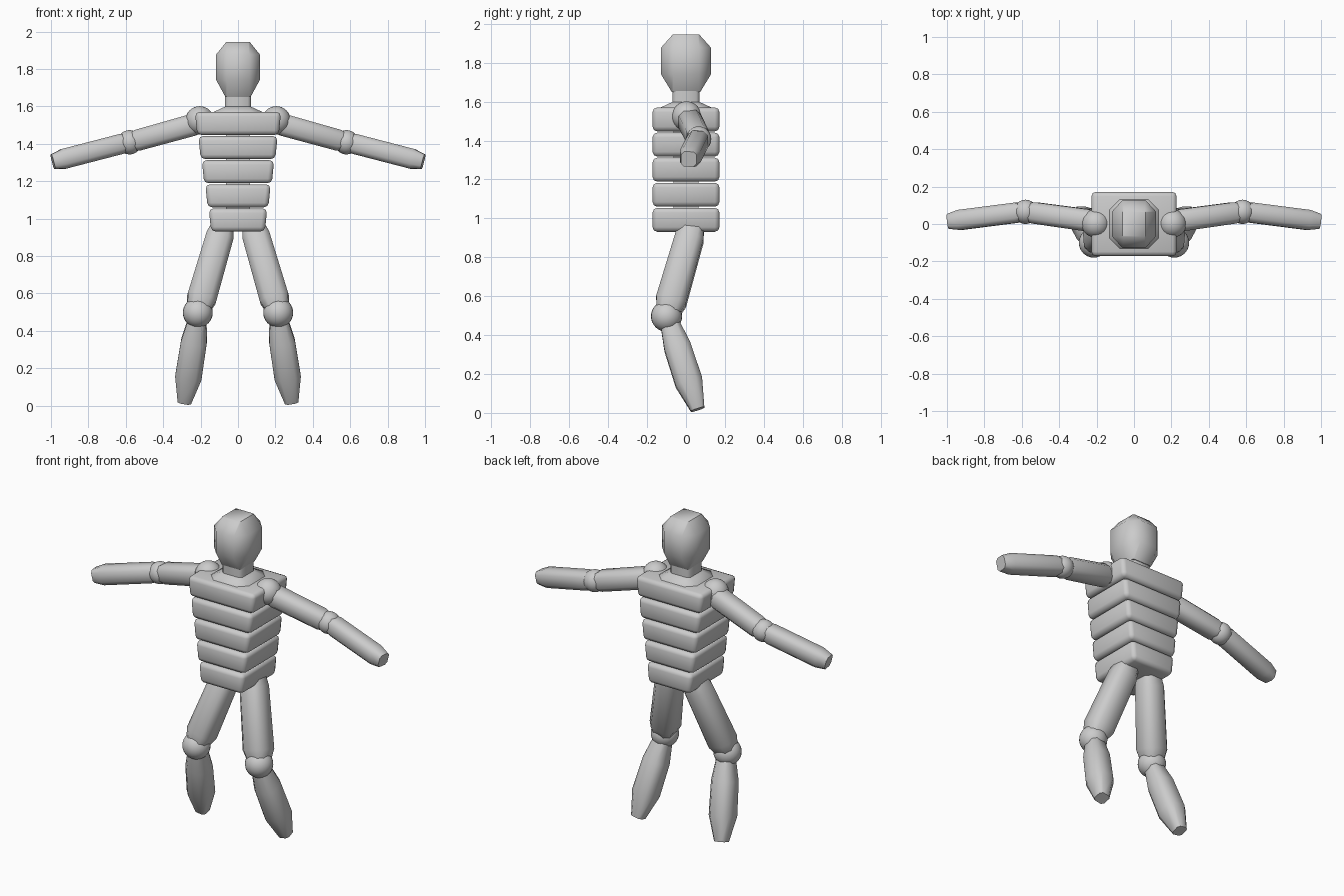
import bpy, bmesh, math
from mathutils import Vector

if "Cube" in bpy.data.objects:
    bpy.data.objects.remove(bpy.data.objects["Cube"])


def finish(bm, name):
    bmesh.ops.recalc_face_normals(bm, faces=bm.faces)
    me = bpy.data.meshes.new(name)
    bm.to_mesh(me)
    bm.free()
    ob = bpy.data.objects.new(name, me)
    bpy.context.collection.objects.link(ob)
    return ob


def loft(name, a, b, rings, depth=1.0):
    """Eight-sided body from a to b; rings are (fraction, half width, corner ratio)."""
    a, b = Vector(a), Vector(b)
    d = (b - a).normalized()
    u = Vector((0, 1, 0))
    u = (u - d * u.dot(d)).normalized()
    v = d.cross(u)
    bm = bmesh.new()
    loops = []
    for t, w, c in rings:
        pts = [(1, -c), (1, c), (c, 1), (-c, 1), (-1, c), (-1, -c), (-c, -1), (c, -1)]
        loops.append([bm.verts.new(a.lerp(b, t) + u * p * w * depth + v * q * w) for p, q in pts])
    for lo, hi in zip(loops, loops[1:]):
        for i in range(8):
            j = (i + 1) % 8
            bm.faces.new((lo[i], lo[j], hi[j], hi[i]))
    bm.faces.new(loops[0])
    bm.faces.new(loops[-1])
    return finish(bm, name)


def ball(name, loc, r):
    bm = bmesh.new()
    bmesh.ops.create_uvsphere(bm, u_segments=24, v_segments=16, radius=r)
    bmesh.ops.translate(bm, verts=bm.verts, vec=loc)
    return finish(bm, name)


def slab(name, half_x, half_y, z0, z1, taper, bevel):
    bm = bmesh.new()
    bmesh.ops.create_cube(bm, size=2)
    for p in bm.verts:
        hx = half_x if p.co.z > 0 else half_x - taper
        p.co = (p.co.x * hx, p.co.y * half_y, z1 if p.co.z > 0 else z0)
    if bevel:
        bmesh.ops.bevel(bm, geom=bm.edges[:], offset=bevel, segments=2,
                        profile=0.5, affect='EDGES')
    return finish(bm, name)


# Torso: stacked tapering slabs around a spine
for i in range(5):
    top = 1.57 - 0.129 * i
    slab(f"torso_slab_{i + 1}", 0.23 - 0.0185 * i, 0.172, top - 0.123, top, 0.012, 0.024)
slab("spine", 0.065, 0.065, 0.96, 1.55, 0, 0)

# Neck with flared base, and head
loft("neck", (0, 0, 1.55), (0, 0, 1.67),
     [(0, 0.135, 0.6), (0.17, 0.13, 0.6), (0.4, 0.07, 0.75), (1, 0.07, 0.75)])
loft("head", (0, 0, 1.65), (0, 0, 1.945),
     [(0, 0.067, 0.9), (0.31, 0.117, 0.52), (0.77, 0.117, 0.52), (1, 0.062, 0.9)], 1.1)

# Limbs, one set per side
for side, s in (("left", -1), ("right", 1)):
    ball(f"shoulder_{side}", (0.205 * s, 0.003, 1.525), 0.076)
    loft(f"upper_arm_{side}", (0.19 * s, 0.012, 1.515), (0.58 * s, 0.066, 1.407),
         [(0, 0.045, 0.6), (0.14, 0.059, 0.55), (0.88, 0.057, 0.55), (1, 0.042, 0.6)])
    ball(f"elbow_{side}", (0.58 * s, 0.065, 1.408), 0.065)
    loft(f"forearm_{side}", (0.57 * s, 0.068, 1.413), (0.99 * s, 0.014, 1.304),
         [(0, 0.04, 0.6), (0.14, 0.054, 0.55), (0.86, 0.054, 0.55), (1, 0.04, 0.6)])
    loft(f"thigh_{side}", (0.083 * s, 0.034, 0.955), (0.21 * s, -0.092, 0.52),
         [(0, 0.06, 0.6), (0.12, 0.074, 0.55), (0.88, 0.079, 0.55), (1, 0.06, 0.6)])
    ball(f"knee_{side}", (0.215 * s, -0.1, 0.497), 0.08)
    loft(f"shin_{side}", (0.214 * s, -0.09, 0.48), (0.286 * s, 0.06, 0.018),
         [(0, 0.045, 0.6), (0.3, 0.069, 0.55), (0.7, 0.071, 0.55), (1, 0.036, 0.6)])

# Soft shading
bpy.ops.object.select_all(action='SELECT')
bpy.context.view_layer.objects.active = bpy.context.selected_objects[0]
bpy.ops.object.shade_smooth_by_angle(angle=math.radians(50))
